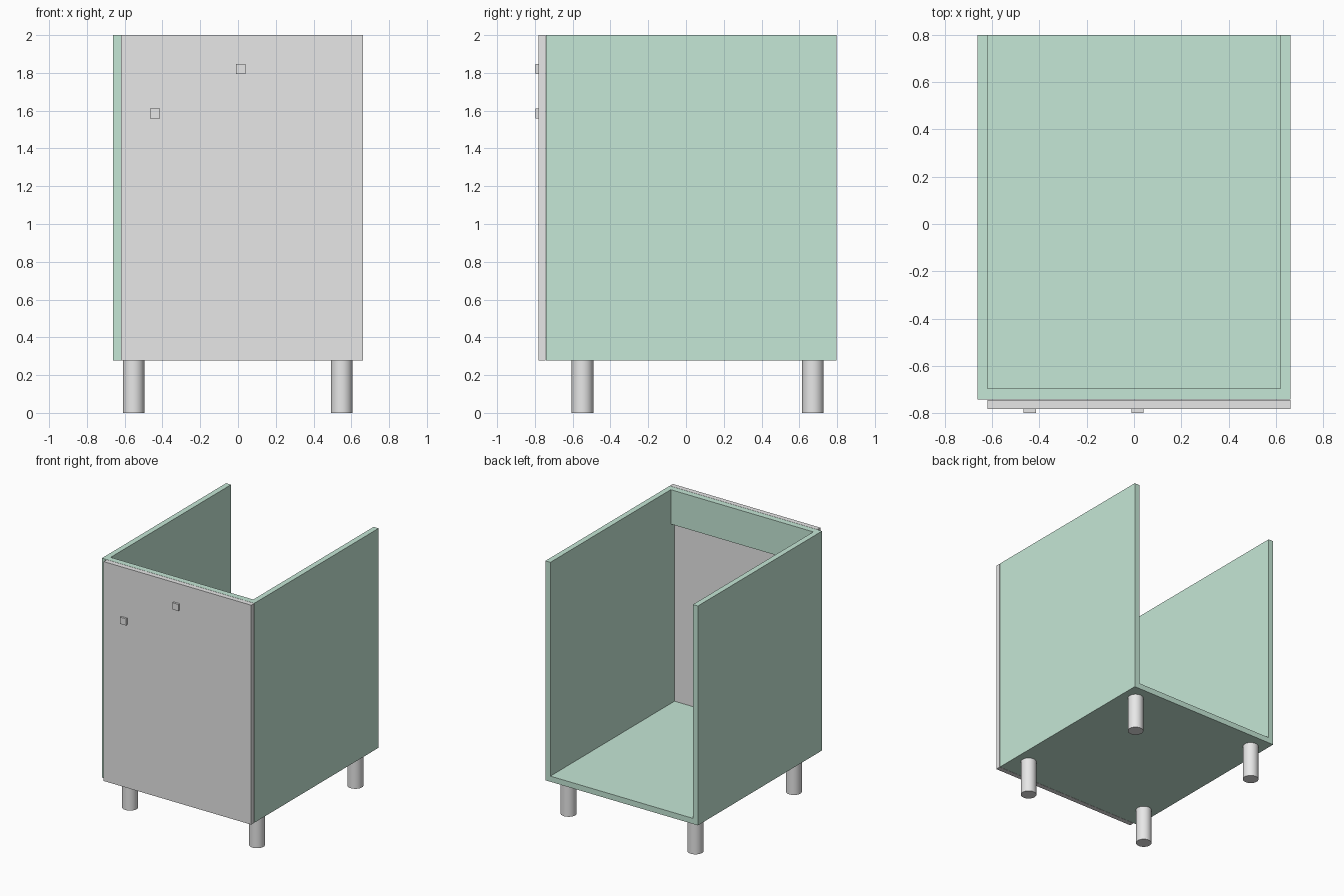
import bpy
import bmesh
from mathutils import Vector

cube = bpy.data.objects.get("Cube")
if cube:
    bpy.data.objects.remove(cube, do_unlink=True)


def make_material(name, rgb):
    mat = bpy.data.materials.new(name)
    mat.use_nodes = True
    color = (*rgb, 1.0)
    mat.diffuse_color = color
    mat.node_tree.nodes["Principled BSDF"].inputs["Base Color"].default_value = color
    return mat


GREEN = make_material("pale green board", (0.56, 0.80, 0.67))
GREY = make_material("light grey", (0.80, 0.80, 0.80))


def add_object(name, bm, mat):
    mesh = bpy.data.meshes.new(name)
    bm.to_mesh(mesh)
    bm.free()
    mesh.materials.append(mat)
    obj = bpy.data.objects.new(name, mesh)
    bpy.context.collection.objects.link(obj)
    return obj


def board(name, low, high, mat):
    """Box spanning two opposite corners."""
    low, high = Vector(low), Vector(high)
    bm = bmesh.new()
    bmesh.ops.create_cube(bm, size=1)
    bmesh.ops.scale(bm, vec=high - low, verts=bm.verts)
    bmesh.ops.translate(bm, vec=(low + high) / 2, verts=bm.verts)
    return add_object(name, bm, mat)


def leg(name, x, y, radius, height):
    """Round foot standing on the ground."""
    bm = bmesh.new()
    bmesh.ops.create_cone(bm, cap_ends=True, segments=32,
                          radius1=radius, radius2=radius, depth=height)
    bmesh.ops.translate(bm, vec=(x, y, height / 2), verts=bm.verts)
    for face in bm.faces:
        face.smooth = len(face.verts) == 4
    for edge in bm.edges:
        edge.smooth = all(f.smooth for f in edge.link_faces)
    return add_object(name, bm, GREY)


BASE, TOP = 0.278, 2.0
FRONT, BACK = -0.742, 0.798
OUTER, INNER = 0.662, 0.619

# Carcass: two sides, floor and front rail, open at the back and top
board("right_side", (-OUTER, FRONT, BASE), (-INNER, BACK, TOP), GREEN)
board("left_side", (INNER, FRONT, BASE), (OUTER, BACK, TOP), GREEN)
board("floor", (-INNER, FRONT, BASE), (INNER, BACK, BASE + 0.044), GREEN)
board("front_rail", (-INNER, FRONT, 1.73), (INNER, FRONT + 0.047, TOP), GREEN)

# Door, set slightly to one side
DOOR_FRONT = -0.782
board("door", (-INNER, DOOR_FRONT, BASE), (OUTER, FRONT - 0.002, TOP), GREY)

# Square knobs
for name, x, z in (("upper_knob", 0.015, 1.82), ("side_knob", -0.44, 1.585)):
    r = 0.026
    board(name, (x - r, -0.798, z - r), (x + r, DOOR_FRONT, z + r), GREY)

# Legs
for side, x in (("right", -0.553), ("left", 0.549)):
    for end, y in (("front", -0.548), ("back", 0.672)):
        leg(f"{end}_{side}_leg", x, y, 0.057, BASE)
